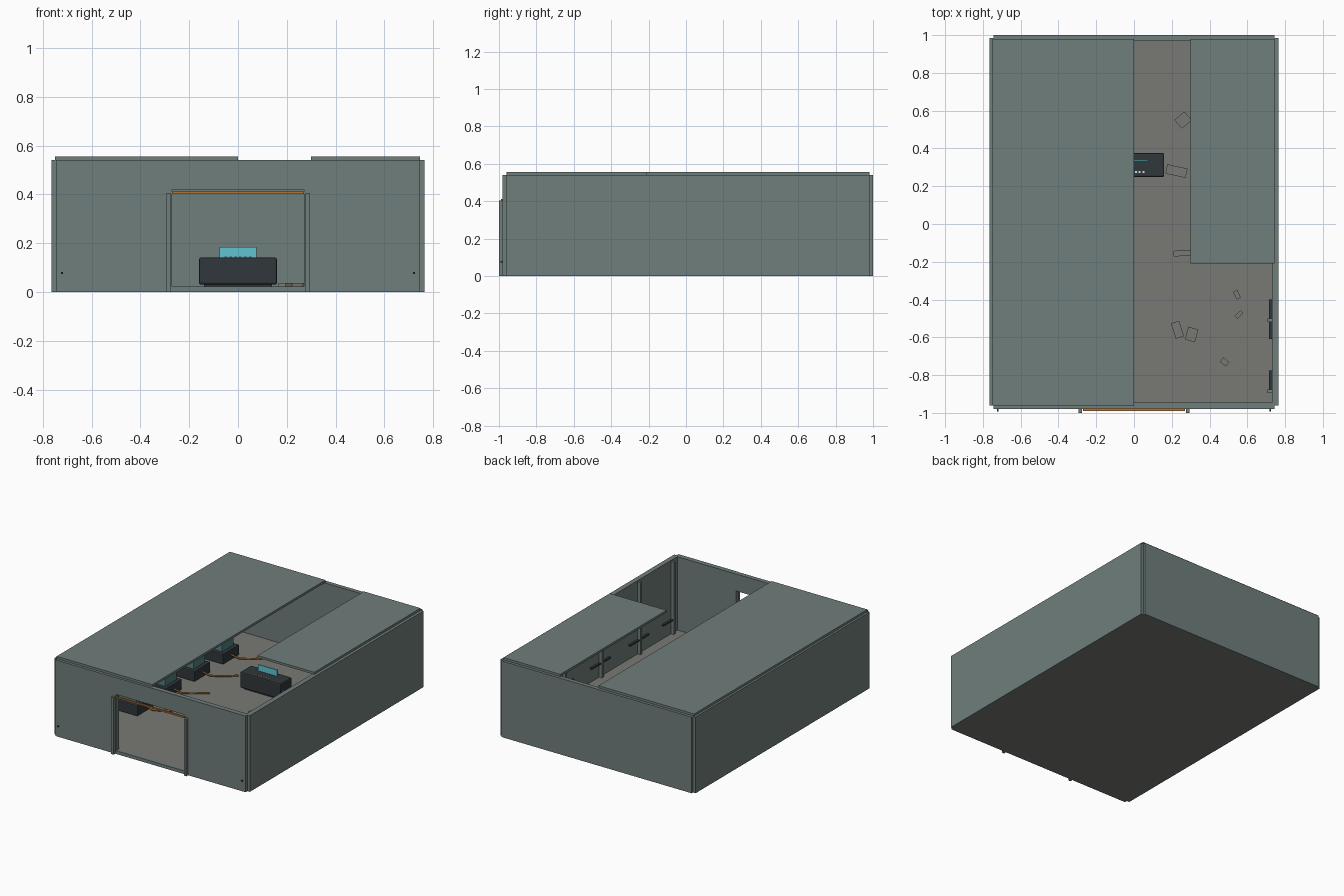
import bpy, math
from mathutils import Vector

if "Cube" in bpy.data.objects:
    bpy.data.objects.remove(bpy.data.objects["Cube"])


def material(name, rgb):
    m = bpy.data.materials.new(name)
    m.diffuse_color = (*rgb, 1)
    m.use_nodes = True
    m.node_tree.nodes["Principled BSDF"].inputs["Base Color"].default_value = m.diffuse_color
    return m


WALL = material("wall_green_grey", (0.16, 0.21, 0.20))
FLOOR = material("floor_grey", (0.19, 0.19, 0.175))
DARK = material("dark_metal", (0.03, 0.038, 0.043))
CYAN = material("cyan_screen", (0.12, 0.55, 0.65))
GLASS = material("teal_glass", (0.08, 0.22, 0.23))
ORANGE = material("orange", (0.45, 0.18, 0.04))
WHITE = material("pale_light", (0.7, 0.75, 0.75))


def box(name, x, y, z, mat, bevel=0):
    """Box from (min, max) ranges."""
    bpy.ops.mesh.primitive_cube_add(size=1, location=[(a + b) / 2 for a, b in (x, y, z)])
    o = bpy.context.object
    o.name = name
    o.scale = [b - a for a, b in (x, y, z)]
    bpy.ops.object.transform_apply(location=False, rotation=False, scale=True)
    o.data.materials.append(mat)
    if bevel:
        b = o.modifiers.new("bevel", "BEVEL")
        b.width, b.segments = bevel, 2
    return o


def cable(name, pts, r=0.006):
    c = bpy.data.curves.new(name, "CURVE")
    c.dimensions = "3D"
    c.bevel_depth, c.bevel_resolution, c.use_fill_caps = r, 1, True
    s = c.splines.new("POLY")
    s.points.add(len(pts) - 1)
    for p, q in zip(s.points, pts):
        p.co = (*q, 1)
    o = bpy.data.objects.new(name, c)
    bpy.context.collection.objects.link(o)
    c.materials.append(ORANGE)


def mirrored(s, a, b):
    return tuple(sorted((s * a, s * b)))


# Floor and roof panels (roof has a missing section)
box("floor", (-0.74, 0.74), (-0.975, 0.975), (0, 0.02), FLOOR)
box("roof_left", (-0.75, 0), (-0.96, 0.98), (0.54, 0.556), WALL)
box("roof_right", (0.30, 0.745), (-0.21, 0.98), (0.54, 0.556), WALL)

# Back wall and door lintel
box("back_wall", (-0.745, 0.745), (0.97, 1.0), (0, 0.54), WALL)
box("lintel", (-0.27, 0.27), (-0.978, -0.945), (0.42, 0.54), WALL)
box("door_sill", (-0.27, 0.27), (-0.98, -0.945), (0, 0.023), WALL)
box("door_warning_strip", (-0.27, 0.27), (-0.99, -0.978), (0.402, 0.412), ORANGE)

# Mirrored walls, door posts, bolts, ribs and conduits
for s, side in ((-1, "left"), (1, "right")):
    box("side_wall_" + side, mirrored(s, 0.73, 0.765), (-0.96, 0.985), (0, 0.54), WALL)
    box("front_wall_" + side, mirrored(s, 0.27, 0.745), (-0.98, -0.945), (0, 0.54), WALL)
    box("door_post_" + side, mirrored(s, 0.276, 0.294), (-1.0, -0.98), (0, 0.405), WALL)
    box("bolt_" + side, mirrored(s, 0.717, 0.725), (-0.992, -0.98), (0.073, 0.081), DARK)
    for y in (-0.885, -0.51, -0.08, 0.33, 0.74):
        box("wall_rib_" + side, mirrored(s, 0.708, 0.731), (y - 0.01, y + 0.01), (0.02, 0.53), WALL)
        box("conduit_" + side, mirrored(s, 0.715, 0.731), (y - 0.1 if y > -0.8 else y, y + 0.11),
            (0.115, 0.125), DARK)

# Specimen pods along the left wall, each with a loose cable
for i in range(4):
    y = -0.38 + 0.32 * i
    box("pod_base", (-0.66, -0.46), (y - 0.09, y + 0.09), (0.02, 0.095), DARK, 0.006)
    box("pod_glass", (-0.635, -0.485), (y - 0.065, y + 0.065), (0.094, 0.29), GLASS)
    box("pod_cap", (-0.65, -0.47), (y - 0.08, y + 0.08), (0.29, 0.315), DARK, 0.006)
    cable("pod_cable", [(-0.47, y, 0.06), (-0.42, y + 0.03, 0.03), (-0.36, y + 0.05, 0.035),
                        (-0.31, y + 0.11, 0.027), (-0.275, y + 0.14, 0.027)])

# Main console
box("console", (-0.16, 0.16), (0.25, 0.375), (0.03, 0.141), DARK, 0.008)
box("console_foot", (-0.14, 0.14), (0.265, 0.36), (0.02, 0.032), DARK)
box("console_screen", (-0.075, 0.075), (0.331, 0.339), (0.138, 0.185), CYAN)
for i in range(6):
    x = -0.05 + 0.02 * i
    box("console_button", (x - 0.005, x + 0.005), (0.27, 0.28), (0.14, 0.146), WHITE)

# Fallen debris plates: x, y, width, depth, turn in degrees
for x, y, w, d, turn in ((0.26, 0.55, 0.07, 0.06, 40), (0.225, 0.28, 0.11, 0.05, -12),
                         (0.26, -0.155, 0.10, 0.03, 2), (0.23, -0.56, 0.045, 0.085, 18),
                         (0.305, -0.585, 0.055, 0.07, -15), (0.545, -0.375, 0.025, 0.045, 25),
                         (0.555, -0.48, 0.02, 0.045, -45), (0.48, -0.73, 0.03, 0.04, 50)):
    o = box("debris_plate", (x - w / 2, x + w / 2), (y - d / 2, y + d / 2), (0.02, 0.036), FLOOR)
    o.rotation_euler.z = math.radians(turn)
